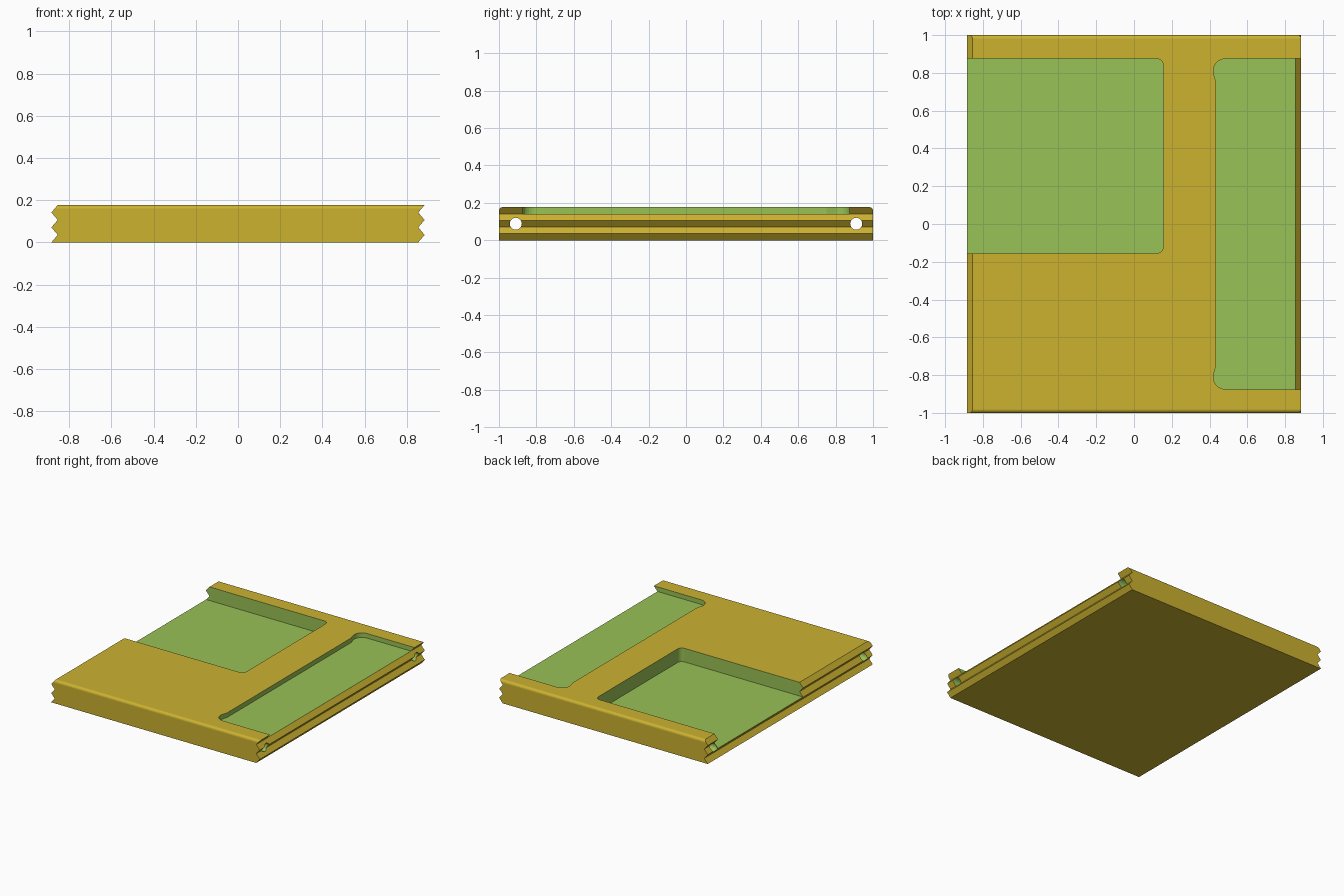
import bpy, bmesh, math

if "Cube" in bpy.data.objects:
    bpy.data.objects.remove(bpy.data.objects["Cube"])

H = 0.177            # slab height
XO, XI = 0.885, 0.855  # outer ridges and inner grooves of the zigzag sides


def material(name, rgb):
    m = bpy.data.materials.new(name)
    m.diffuse_color = (*rgb, 1)
    m.use_nodes = True
    m.node_tree.nodes["Principled BSDF"].inputs["Base Color"].default_value = m.diffuse_color
    return m


gold = material("gold", (0.604, 0.445, 0.03))
green = material("cut green", (0.314, 0.539, 0.093))


def prism(name, points, offset, mat):
    """Extrude a closed 3D outline by an offset vector."""
    bm = bmesh.new()
    face = bm.faces.new([bm.verts.new(p) for p in points])
    new = bmesh.ops.extrude_face_region(bm, geom=[face])["geom"]
    bmesh.ops.translate(bm, vec=offset,
                        verts=[v for v in new if isinstance(v, bmesh.types.BMVert)])
    bmesh.ops.recalc_face_normals(bm, faces=bm.faces)
    me = bpy.data.meshes.new(name)
    bm.to_mesh(me)
    bm.free()
    me.materials.append(mat)
    ob = bpy.data.objects.new(name, me)
    bpy.context.collection.objects.link(ob)
    return ob


def arc(cx, cy, r, a0, a1, n=8):
    angles = [math.radians(a0 + (a1 - a0) * i / n) for i in range(n + 1)]
    return [(cx + r * math.cos(a), cy + r * math.sin(a)) for a in angles]


# slab with interlocking zigzag sides
right = [(XO if i % 2 else XI, -1, H * i / 5) for i in range(6)]
left = [(-XI if i % 2 else -XO, -1, H * i / 5) for i in reversed(range(6))]
slab = prism("slab", right + left, (0, 2, 0), gold)

# rounded top edges along front and back
bm = bmesh.new()
bm.from_mesh(slab.data)
edges = [e for e in bm.edges
         if all(v.co.z > H - 1e-4 for v in e.verts)
         and abs(e.verts[0].co.y - e.verts[1].co.y) < 1e-4]
bmesh.ops.bevel(bm, geom=edges, offset=0.02, offset_type='OFFSET',
                segments=6, profile=0.5, affect='EDGES')
bm.to_mesh(slab.data)
bm.free()

# deep pocket open to the left, rounded inner corners
r = 0.035
outline = ([(-1, -0.155)] + arc(0.155 - r, -0.155 + r, r, -90, 0)
           + arc(0.155 - r, 0.875 - r, r, 0, 90) + [(-1, 0.875)])
cutters = [prism("left_pocket_cutter", [(x, y, 0.0725) for x, y in outline],
                 (0, 0, 0.3), green)]

# shallow pocket open to the right, corners relieved past the inner wall
r = 0.065
upper = [(1, 0.875)] + arc(0.485, 0.81, r, 90, 190) + [(0.434, 0.75)]
outline = upper + [(x, -y) for x, y in reversed(upper)]
cutters.append(prism("right_pocket_cutter", [(x, y, 0.1418) for x, y in outline],
                     (0, 0, 0.3), green))

# through holes near front and back
for y in (-0.91, 0.91):
    ring = arc(y, H / 2, 0.032, 0, 360, 32)[:-1]
    cutters.append(prism("hole_cutter", [(-1.2, a, b) for a, b in ring],
                         (2.4, 0, 0), green))

# cut the slab, keeping the cutter colour on the cut faces
slab.data.materials.append(green)
bpy.context.view_layer.objects.active = slab
for c in cutters:
    c.hide_render = True
    mod = slab.modifiers.new("cut", 'BOOLEAN')
    mod.operation = 'DIFFERENCE'
    mod.solver = 'EXACT'
    mod.material_mode = 'TRANSFER'
    mod.object = c
    bpy.ops.object.modifier_apply(modifier=mod.name)
    bpy.data.objects.remove(c)
